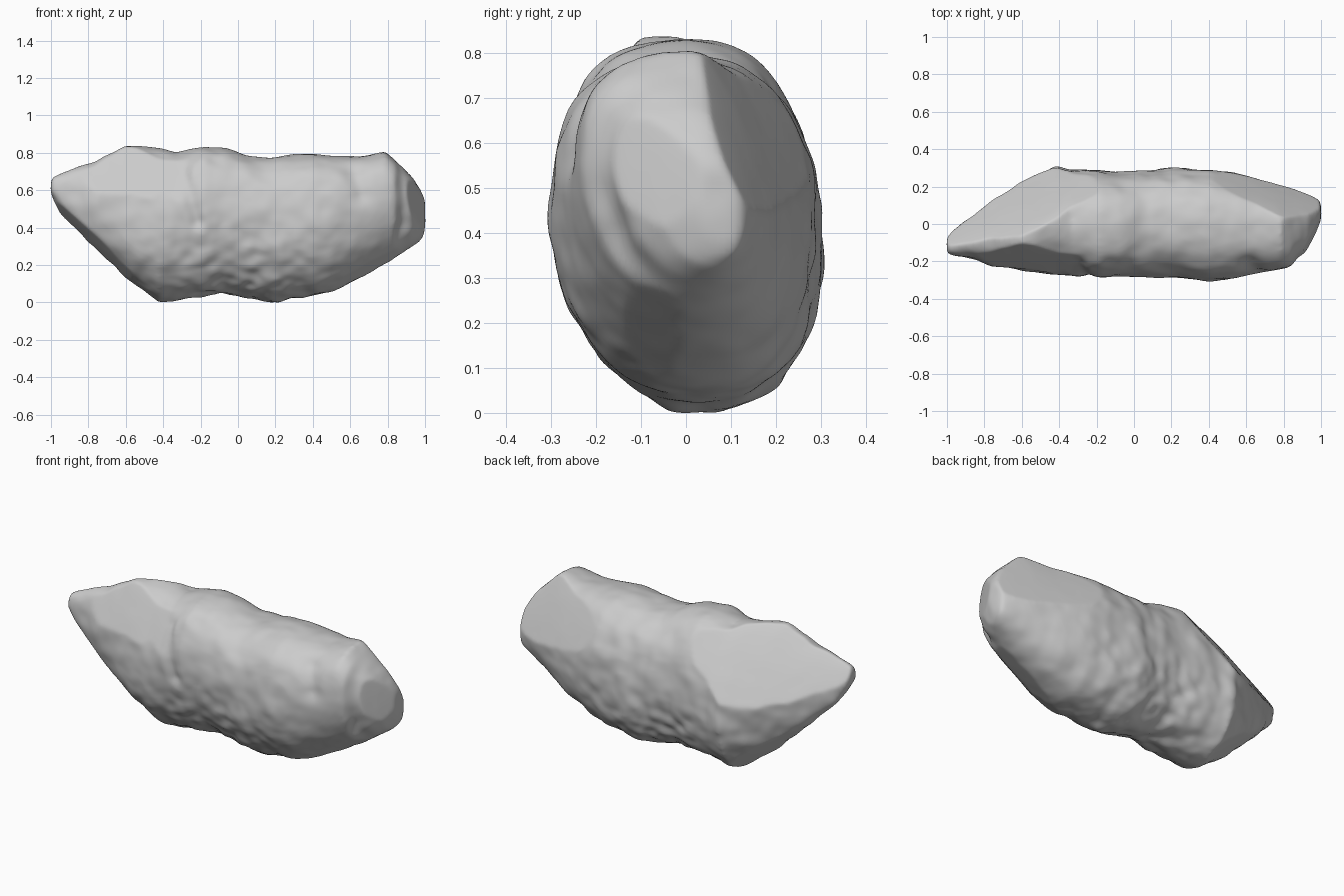
import bpy, bmesh
from math import sin, cos, tau, exp, copysign
from mathutils import Vector, noise

cube = bpy.data.objects.get("Cube")
if cube:
    bpy.data.objects.remove(cube, do_unlink=True)

# Outline stations along the boulder: x, bottom z, top z, front y, back y
STATIONS = [
    (-1, .59, .67, -.16, -.08), (-.95, .48, .70, -.17, -.02), (-.85, .38, .735, -.19, .05),
    (-.75, .28, .765, -.22, .13), (-.6, .14, .845, -.25, .22), (-.42, .005, .83, -.265, .31),
    (-.33, .015, .805, -.27, .29), (-.18, .045, .84, -.285, .285), (-.08, .055, .83, -.275, .275),
    (.08, .025, .785, -.28, .285), (.2, 0, .78, -.285, .305), (.4, .04, .80, -.305, .29),
    (.5, .06, .79, -.295, .28), (.65, .13, .785, -.265, .25), (.79, .21, .81, -.24, .21),
    (.84, .245, .77, -.23, .195), (.88, .27, .73, -.18, .18), (.93, .3, .68, -.15, .16),
    (.975, .33, .61, -.08, .14), (1, .36, .55, .02, .125)]

# Broken flat facets: point on the plane, outward normal, x range it spans
FACETS = [
    ((-.6, -.065, .84), (-.34, .75, .57), (-2, -.1)),       # left back slab
    ((-.6, -.10, .84), (-.06, -.88, .47), (-2, -.24)),      # left front slab
    ((-.7, 0, .225), (-.65, -.32, -.69), (-2, -.3)),        # left underside, front
    ((-.7, 0, .22), (-.62, .35, -.70), (-2, -.3)),          # left underside, back
    ((.97, -.04, .5), (.9, -.42, .1), (.6, 2)),             # right end
    ((.8, .03, .81), (.3, .86, .42), (.3, 2)),              # right back slab
    ((.75, 0, .185), (.46, -.38, -.8), (.3, 2)),            # right underside, outer
    ((.83, -.24, .285), (.3, -.45, -.84), (0, 2))]          # right underside, inner

# Creases worn into the surface: start, end, radius, depth
CREASES = [
    ((-.29, -.2, .7), (-.21, -.27, .44), .035, .03),
    ((.88, -.16, .36), (.86, -.13, .6), .04, .015),
    ((.62, -.2, .7), (.66, -.24, .58), .05, .02)]


def add_loft(bm, segments=48):
    """Skin rounded cross-sections along x, squarer to the left, and close both ends."""
    rings = []
    for x, bottom, top, front, back in STATIONS:
        power = 2 / (2.25 + 1.2 * max(0, -x - .4))
        lift = .05 if x > -.4 else 0
        ring = []
        for i in range(segments):
            c, s = cos(tau * i / segments), sin(tau * i / segments)
            y = (front + back) / 2 + (back - front) / 2 * copysign(abs(c) ** power, c)
            z = (bottom + top) / 2 + (top - bottom) / 2 * copysign(abs(s) ** power, s)
            ring.append(bm.verts.new((x, y + .025 * max(0, -s) ** 2,
                                      z + lift * max(0, -c) ** 2)))
        rings.append(ring)
    for a, b in zip(rings, rings[1:]):
        for i in range(segments):
            j = (i + 1) % segments
            bm.faces.new((a[i], a[j], b[j], b[i]))
    bm.faces.new(rings[0])
    bm.faces.new(rings[-1])
    bmesh.ops.recalc_face_normals(bm, faces=bm.faces)


def clamp(t):
    return max(0, min(1, t))


def crease_depth(p):
    total = 0
    for start, end, radius, depth in CREASES:
        a, b = Vector(start), Vector(end)
        t = clamp((p - a).dot(b - a) / (b - a).length_squared)
        total += depth * exp(-((p - a.lerp(b, t)).length / radius) ** 2)
    return total


def weather(p, normal):
    """Lumps, chips low in the middle, creases, then facets."""
    lumps = noise.noise(p * 5) * .008 + noise.noise(p * 10) * .008
    lumps *= 1 - .6 * clamp((p.x - .4) / .2)
    low_middle = exp(-(p.x / .4) ** 2) * clamp((.5 - p.z) / .3)
    chips = noise.noise(p * 15) * (.003 + .012 * low_middle)
    q = p + normal * (lumps + chips - crease_depth(p))
    for point, direction, (low, high) in FACETS:
        n = Vector(direction).normalized()
        fade = clamp((q.x - low) / .08) * clamp((high - q.x) / .08)
        q -= n * max(0, (q - Vector(point)).dot(n)) * .9 * fade
    return q


# Boulder body
mesh = bpy.data.meshes.new("boulder")
boulder = bpy.data.objects.new("boulder", mesh)
bpy.context.collection.objects.link(boulder)
bm = bmesh.new()
add_loft(bm)
bm.to_mesh(mesh)
bm.free()


def smooth(iterations):
    boulder.modifiers.new("soften", 'SMOOTH').iterations = iterations
    bpy.ops.object.modifier_apply(modifier="soften")


# Even skin of small faces, softened
bpy.ops.object.select_all(action='DESELECT')
boulder.select_set(True)
bpy.context.view_layer.objects.active = boulder
remesh = boulder.modifiers.new("even_skin", 'REMESH')
remesh.mode = 'VOXEL'
remesh.voxel_size = .013
bpy.ops.object.modifier_apply(modifier="even_skin")
smooth(6)

# Weathered surface
mesh = boulder.data
shaped = [weather(v.co.copy(), v.normal.copy()) for v in mesh.vertices]
for v, co in zip(mesh.vertices, shaped):
    v.co = co
smooth(4)

# Stand on the ground, centred
xs, ys, zs = zip(*(v.co for v in mesh.vertices))
shift = Vector(((min(xs) + max(xs)) / 2, (min(ys) + max(ys)) / 2, min(zs)))
for v in mesh.vertices:
    v.co -= shift
bpy.ops.object.shade_smooth()

# Stone colour
stone = bpy.data.materials.new("pale_grey_stone")
stone.use_nodes = True
colour = (.6, .6, .6, 1)
stone.diffuse_color = colour
stone.node_tree.nodes["Principled BSDF"].inputs["Base Color"].default_value = colour
mesh.materials.clear()
mesh.materials.append(stone)
